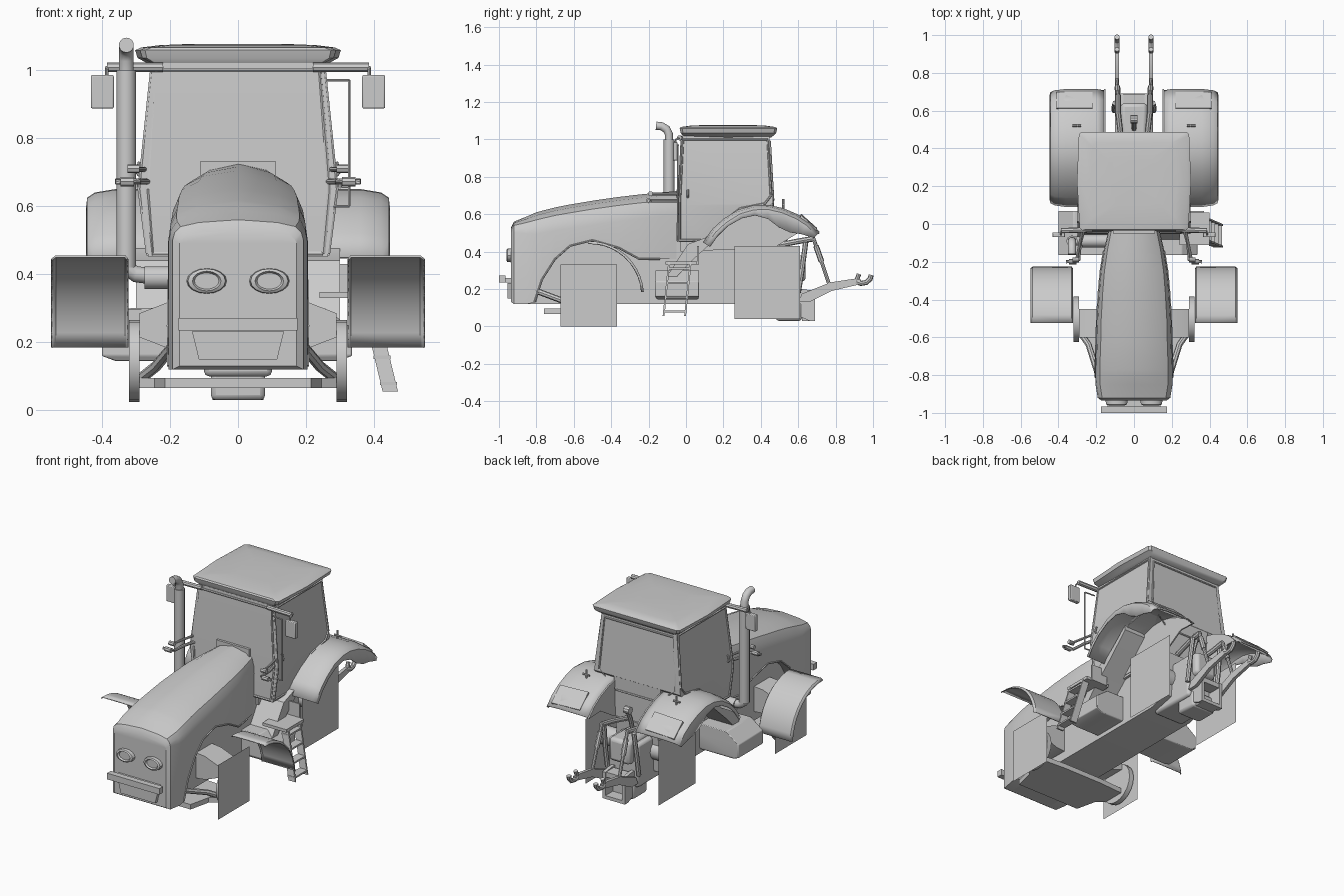
import bpy, bmesh, math
from mathutils import Vector

if "Cube" in bpy.data.objects:
    bpy.data.objects.remove(bpy.data.objects["Cube"])


def mesh(name, verts, faces, mirror=False, solid=0, bevel=0):
    me = bpy.data.meshes.new(name)
    me.from_pydata([tuple(v) for v in verts], [], faces)
    bm = bmesh.new()
    bm.from_mesh(me)
    bmesh.ops.recalc_face_normals(bm, faces=bm.faces)
    bm.to_mesh(me)
    bm.free()
    ob = bpy.data.objects.new(name, me)
    bpy.context.collection.objects.link(ob)
    if solid:
        ob.modifiers.new("thickness", 'SOLIDIFY').thickness = solid
    if bevel:
        b = ob.modifiers.new("bevel", 'BEVEL')
        b.width, b.segments = bevel, 2
    if mirror:
        ob.modifiers.new("mirror", 'MIRROR')
    return ob


def loft(name, rings, closed=True, caps=True, **kw):
    n = len(rings[0])
    faces = []
    for i in range(len(rings) - 1):
        for j in range(n if closed else n - 1):
            k = (j + 1) % n
            faces.append((i*n + j, i*n + k, (i+1)*n + k, (i+1)*n + j))
    if closed and caps:
        faces += [tuple(range(n)), tuple(range((len(rings)-1)*n, len(rings)*n))]
    return mesh(name, [p for r in rings for p in r], faces, **kw)


def box(name, x, y, z, **kw):
    ring = lambda h: [(x[0], y[0], h), (x[1], y[0], h), (x[1], y[1], h), (x[0], y[1], h)]
    return loft(name, [ring(z[0]), ring(z[1])], **kw)


def prism(name, profile, x0, x1, **kw):
    """Side (y, z) outline pushed from x0 to x1."""
    return loft(name, [[(x, y, z) for y, z in profile] for x in (x0, x1)], **kw)


def tube(name, pts, r, n=8, loop=False, **kw):
    pts = [Vector(p) for p in pts]
    if loop:
        pts += [pts[0]]
    rings = []
    for i, p in enumerate(pts):
        t = (pts[min(i+1, len(pts)-1)] - pts[max(i-1, 0)]).normalized()
        a = t.cross(Vector((1, 0, 0)) if abs(t.x) < .8 else Vector((0, 0, 1))).normalized()
        b = t.cross(a)
        rings.append([p + r*(a*math.cos(2*math.pi*k/n) + b*math.sin(2*math.pi*k/n)) for k in range(n)])
    return loft(name, rings, **kw)


def lerp(table, v):
    for (a, fa), (b, fb) in zip(table, table[1:]):
        if v <= b:
            return fa + (fb - fa)*max(0, (v - a)/(b - a))
    return table[-1][1]


# Hood: y, half width, top z, bottom z (bottom edge follows the wheel arch)
stations = [(-.935, .172, .53, .13), (-.92, .192, .56, .12), (-.85, .204, .588, .12), (-.8, .205, .61, .13),
            (-.77, .205, .618, .25), (-.7, .203, .636, .36), (-.62, .2, .652, .43), (-.5, .197, .672, .46),
            (-.36, .188, .692, .42), (-.25, .178, .705, .36), (-.14, .16, .716, .36), (-.03, .135, .725, .36)]
rings = []
for y, w, t, b in stations:
    f = lerp([(-.935, .3), (-.92, .45), (-.8, .9), (-.6, 1)], y)  # flatter crown at the nose
    half = [(w, b), (w, t - .13*f), (w*.97, t - .085*f), (w*.88, t - .045*f), (w*.6, t - .018*f), (.0, t)]
    rings.append([(x, y, z) for x, z in half] + [(-x, y, z) for x, z in half[-2::-1]])
loft("hood", rings)
box("dash_cowl", (-.11, .11), (-.05, -.03), (.68, .732))

# Arch trim on the hood sides
tube("arch_trim", [(lerp([(s[0], s[1]) for s in stations], y), y, z) for y, z in
     [(-.81, .13), (-.77, .25), (-.7, .36), (-.62, .43), (-.5, .46), (-.36, .42), (-.25, .36), (-.14, .36)]],
     .005, 6, mirror=True)

# Underbody and transmission
prism("underbody", [(-.9, .12), (.32, .12), (.45, .15), (.47, .42), (-.9, .5)], -.14, .14)
box("transmission", (-.1, .1), (.3, .6), (.1, .36), bevel=.015)
box("drawbar_block", (-.08, .08), (.48, .62), (.03, .13), bevel=.015)

# Nose details
for s in (-1, 1):
    def ellipse(rx, rz, y):
        return [(s*.092 + rx*math.cos(k*math.pi/8), y, .38 + rz*math.sin(k*math.pi/8)) for k in range(16)]
    loft("headlight", [ellipse(.062, .038, -.92), ellipse(.055, .036, -.955), ellipse(.042, .029, -.96),
                       ellipse(.036, .024, -.95)])
box("front_bumper", (-.175, .175), (-1, -.965), (.235, .272))
box("bumper_mount", (-.14, .14), (-.97, -.92), (.235, .26))
loft("grille_frame", [[(-.115, y, .15), (.115, y, .15), (.135, y, .232), (-.135, y, .232)] for y in (-.955, -.92)])

# Front axle, plate and hubs
outline = [(.215, -.76), (.245, -.63), (.29, -.6), (.29, -.46), (.13, -.45)]
outline += [(-x, y) for x, y in reversed(outline)]
loft("axle_plate", [[(x, y, z) for x, y in outline] for z in (.065, .095)])
loft("front_axle", [[(x, -.6, .25 - h), (x, -.45, .25 - h), (x, -.45, .25 + h), (x, -.6, .25 + h)]
                    for x, h in ((.1, .08), (.2, .07), (.29, .035))], mirror=True)
tube("front_hub", [(.29, -.505, .145), (.32, -.505, .145)], .12, 20, mirror=True)
tube("steering_strut", [(.19, -.8, .19), (.24, -.64, .13), (.29, -.57, .09)], .016, mirror=True)

# Flat wheel panels
for name, x, y, z in (("front_wheel_panel", .335, (-.67, -.37), (0, .33)), ("rear_wheel_panel", .245, (.26, .61), (.04, .43))):
    mesh(name, [(x, y[0], z[0]), (x, y[1], z[0]), (x, y[1], z[1]), (x, y[0], z[1])], [(0, 1, 2, 3)], mirror=True)

# Front fenders
arc = [math.radians(92 - 88*i/10) for i in range(11)]
loft("front_fender", [[(x, -.515 + r*math.cos(a), .165 + r*math.sin(a)) for x, r in
     ((.322, .28), (.33, .29), (.537, .29), (.549, .28))] for a in arc], closed=False, solid=.006, mirror=True)

# Rear fenders: y, z, outer lip depth
arch = [(.09, .45, .02), (.14, .52, .02), (.2, .575, .02), (.28, .625, .025), (.36, .648, .03), (.44, .65, .05),
        (.52, .632, .08), (.6, .598, .08), (.66, .56, .055), (.715, .505, .02)]
rings = []
for y, z, lip in arch:
    inward = (Vector((0, .43, .23)) - Vector((0, y, z))).normalized()
    rings.append([Vector((x, y, z)) + inward*d for x, d in
                  ((.15, .012), (.2, 0), (.36, 0), (.42, .01), (.443, .025), (.447, .025 + lip))])
loft("rear_fender", rings, closed=False, solid=.006, mirror=True)
prism("fender_inner_wall", [(y, z - .01) for y, z, _ in arch] + [(.6, .5), (.47, .42), (.1, .42)], .15, .158, mirror=True)
loft("tail_light", [[(x, .615, z + .006), (x, .70, z - .07), (x, .69, z - .09), (x, .605, z - .02)]
     for x, z in ((.22, .597), (.41, .59))], mirror=True)
tube("fender_marker", [(.3, .52, .62), (.3, .52, .68)], .006, mirror=True)
tube("fender_marker_bar", [(.28, .52, .65), (.325, .52, .65)], .006, mirror=True)

# Skirts running down ahead of the rear wheels
prism("cab_skirt", [(.28, .62), (.12, .48), (.01, .44), (-.14, .21), (-.12, .19), (.03, .35), (.14, .45), (.28, .59)],
      .14, .3, mirror=True)

# Cab: sides narrow towards the roof and follow the rear fender
width = [(.44, .262), (.65, .289), (1.02, .25)]
side = [(-.045, .45), (.1, .45), (.2, .55), (.29, .62), (.45, .645), (.465, .66), (.445, 1.02), (-.02, 1.02), (-.04, .65)]
on_cab = lambda y, z: (lerp(width, z), y, z)
n = len(side)
verts = [on_cab(y, z) for y, z in side]
verts += [(-x, y, z) for x, y, z in verts]
faces = [(0, 1, 2, 3, 4, 5, 8), (5, 6, 7, 8)]
faces += [tuple(i + n for i in f) for f in faces] + [(i, (i+1) % n, (i+1) % n + n, i + n) for i in range(n)]
mesh("cab", verts, faces)
prism("cab_rear_core", [(-.03, .4), (.46, .42), (.464, .66), (-.03, .66)], -.155, .155)
tube("door_frame", [on_cab(y, z) for y, z in [(-.035, .46), (.1, .46), (.2, .56), (.29, .63), (.42, .655), (.455, .7),
     (.435, 1.0), (-.015, 1.0), (-.035, .65)]], .007, 6, loop=True, mirror=True)
tube("windscreen_frame", [(.25, -.045, .46), (.268, -.04, .65), (.24, -.022, 1.0), (-.24, -.022, 1.0),
     (-.268, -.04, .65), (-.25, -.045, .46)], .007, 6, loop=True)
tube("rear_window_frame", [(-.14, .464, .58), (.14, .464, .58), (.255, .466, .68), (.23, .448, .99),
     (-.23, .448, .99), (-.255, .466, .68)], .006, 6, loop=True)
tube("door_handle", [(.288, .01, .69), (.297, .01, .7), (.288, .01, .73)], .006, mirror=True)

# Roof with front and rear visor lips
rings = []
for z, w, y0, y1, c in ((1.01, .25, -.015, .455, .005), (1.022, .27, -.02, .47, .008), (1.035, .295, -.028, .482, .012),
                        (1.058, .302, -.034, .488, .014), (1.066, .285, -.028, .478, .016), (1.073, .23, .02, .43, .02),
                        (1.077, .13, .1, .35, .03)):
    m = (y0 + y1)/2
    h = [(w - c - .015, y0), (w - .014, y0 + c), (w, m), (w - .01, y1 - c), (w - c - .01, y1)]
    rings.append([(x, y, z) for x, y in h] + [(-x, y, z) for x, y in reversed(h)])
loft("roof", rings)

# Mirrors, arms and work lamps
tube("mirror_arm", [(.22, -.03, 1.008), (.385, -.035, 1.008)], .014, mirror=True)
tube("mirror_stem", [(.385, -.035, 1.008), (.386, -.055, 1.0), (.386, -.057, .95)], .005, mirror=True)
box("mirror_head", (.365, .432), (-.07, -.045), (.887, .985), bevel=.004, mirror=True)
tube("lamp_arm", [(.265, -.03, .672), (.285, -.1, .672), (.292, -.19, .672), (.36, -.2, .672)], .009, mirror=True)
tube("lamp_lower", [(.305, -.2, .672), (.345, -.2, .672)], .014, mirror=True)
tube("lamp_upper_arm", [(.275, -.04, .708), (.305, -.19, .708)], .007, mirror=True)
tube("lamp_upper", [(.29, -.19, .71), (.325, -.19, .71)], .013, mirror=True)
tube("grab_rail", [(.327, -.045, .97), (.327, -.045, .6)], .004, 6)
for z, x in ((.97, .26), (.6, .28)):
    tube("grab_rail_mount", [(x, -.04, z), (.327, -.045, z)], .004, 6)

# Exhaust
tube("exhaust_stack", [(-.328, -.09, .42), (-.328, -.09, 1.0)], .029, 14)
tube("exhaust_tip", [(-.328, -.09, .98), (-.328, -.092, 1.03), (-.328, -.105, 1.055), (-.328, -.13, 1.07), (-.328, -.16, 1.073)], .022, 14)
tube("exhaust_elbow", [(-.328, -.09, .45), (-.322, -.09, .415), (-.3, -.09, .4), (-.26, -.09, .395)], .024, 12)
tube("exhaust_box", [(-.275, -.09, .39), (-.12, -.09, .39)], .034, 14)

# Side tanks, platform and ladder
for name, s, w in (("left_tank", -1, .4), ("right_tank", 1, .335)):
    loft(name, [[(s*.12, y0, z), (s*x, y0, z), (s*x, y1, z), (s*.12, y1, z)] for z, x, y0, y1 in
                ((.145, w - .04, -.155, .065), (.16, w, -.165, .07), (.24, w, -.165, .07), (.3, w - .08, -.165, .07))], bevel=.004)
box("step_platform", (.24, .4), (-.11, .06), (.33, .348))
box("step_back_panel", (.26, .37), (.06, .07), (.33, .43))
for y in (-.115, .0):
    loft("ladder_rail", [[(x + dx, yy + dy, z) for dx, dy in ((0, 0), (.045, 0), (.045, .01), (0, .01))]
                         for x, yy, z in ((.355, y + .02, .345), (.425, y - .01, .055))])
for i in range(4):
    x, z, y = .36 + .019*i, .31 - .077*i, .02 - .008*i
    box("ladder_step", (x, x + .05), (y - .12, y), (z - .005, z + .005))

# Rear axle and hitch
tube("rear_axle", [(-.245, .43, .27), (.245, .43, .27)], .055, 14)
prism("hitch_bracket", [(.5, .2), (.62, .2), (.69, .19), (.69, .03), (.66, .03), (.5, .1)], .055, .075, mirror=True)
box("hitch_crossbar", (-.075, .075), (.61, .685), (.16, .19))
box("hitch_step", (-.06, .06), (.62, .69), (.03, .05))
box("lift_housing", (-.07, .07), (.44, .64), (.24, .38), bevel=.02)
prism("lower_link", [(.6, .13), (.66, .13), (.78, .19), (.93, .225), (.935, .25), (.9, .255), (.77, .235), (.62, .175)],
      .08, .1, mirror=True)
tube("link_hook", [(.09, .91, .24), (.09, .935, .23), (.09, .965, .235), (.09, .985, .255), (.09, .99, .275)], .014, mirror=True)
tube("hook_latch", [(.09, .91, .24), (.09, .925, .28)], .012, mirror=True)
tube("lift_arm", [(.07, .47, .43), (.085, .6, .455), (.085, .685, .47)], .015, mirror=True)
tube("lift_rod", [(.085, .68, .475), (.088, .725, .345), (.09, .765, .225)], .01, mirror=True)
tube("rod_collar", [(.086, .695, .43), (.088, .725, .345)], .015, mirror=True)
tube("lift_cylinder", [(.105, .6, .18), (.105, .62, .3), (.1, .64, .45)], .014, mirror=True)
tube("top_link", [(0, .5, .36), (0, .53, .47), (0, .555, .52)], .013)
tube("top_link_eye", [(-.018, .555, .53), (.018, .555, .53)], .022, 10)

# Smooth shading with crisp edges
for ob in bpy.context.scene.objects:
    ob.select_set(True)
    bpy.context.view_layer.objects.active = ob
bpy.ops.object.shade_smooth_by_angle(angle=math.radians(32))
